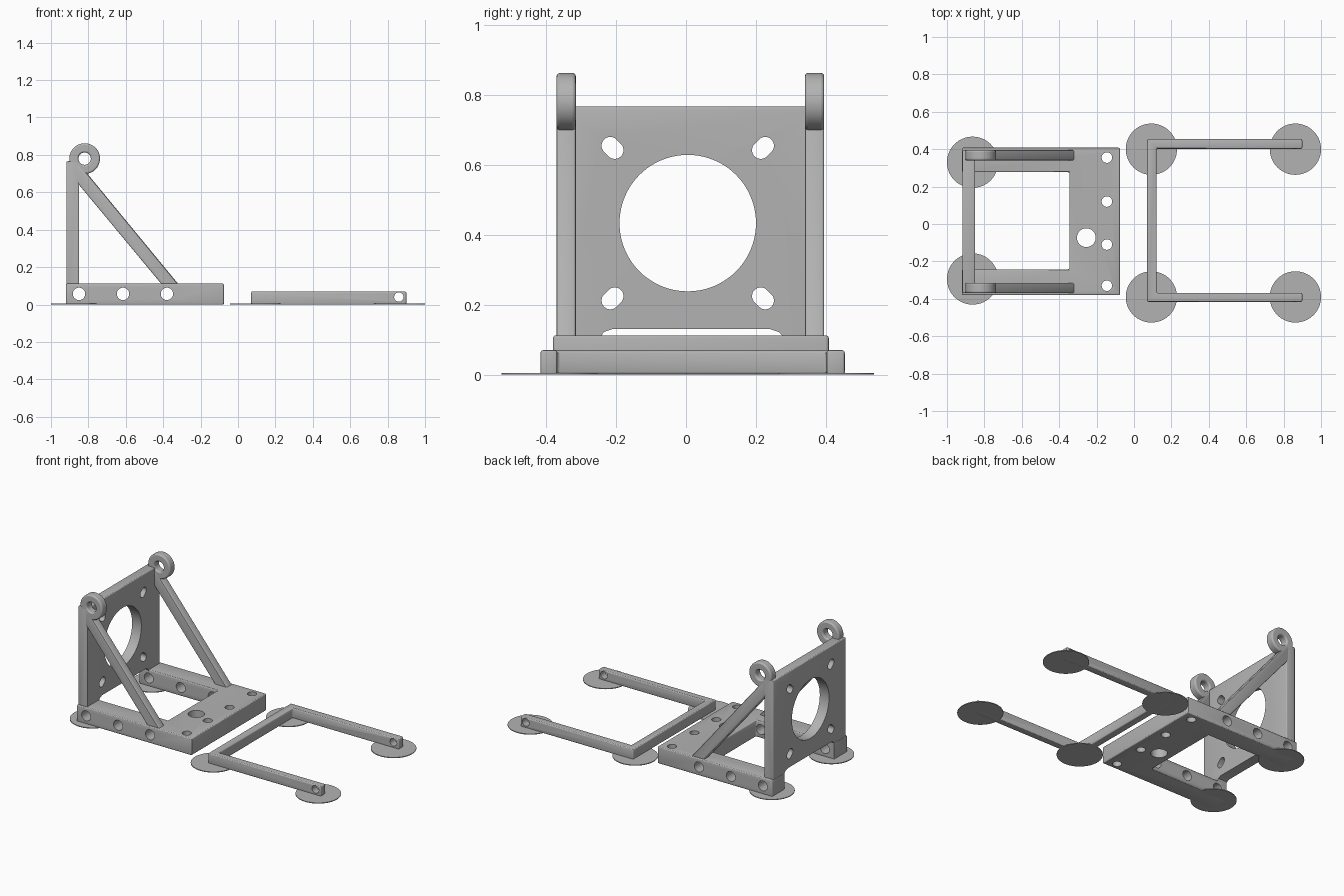
import bpy, bmesh
from math import cos, sin, pi, atan2

cube = bpy.data.objects.get("Cube")
if cube:
    bpy.data.objects.remove(cube, do_unlink=True)

grey = bpy.data.materials.new("plain grey")
grey.use_nodes = True
COLOR = (0.45, 0.45, 0.45, 1)
grey.diffuse_color = COLOR
grey.node_tree.nodes["Principled BSDF"].inputs["Base Color"].default_value = COLOR


def place(axis, a, b, h):
    return {"x": (h, a, b), "y": (a, h, b), "z": (a, b, h)}[axis]


def add_prism(bm, pts, axis, lo, hi):
    """Extrude a flat outline along an axis."""
    low = [bm.verts.new(place(axis, a, b, lo)) for a, b in pts]
    high = [bm.verts.new(place(axis, a, b, hi)) for a, b in pts]
    bm.faces.new(low)
    bm.faces.new(high)
    for i in range(len(pts)):
        j = (i + 1) % len(pts)
        bm.faces.new((low[i], low[j], high[j], high[i]))
    bmesh.ops.recalc_face_normals(bm, faces=bm.faces)


def circle(a, b, r, n=48):
    return [(a + r * cos(2 * pi * i / n), b + r * sin(2 * pi * i / n)) for i in range(n)]


def slot(a, b, r, half, angle, n=14):
    """Rounded slot outline, long side along the angle."""
    pts = []
    for side in (0, 1):
        t = angle + pi * side
        for i in range(n + 1):
            u = t - pi / 2 + pi * i / n
            pts.append((a + half * cos(t) + r * cos(u), b + half * sin(t) + r * sin(u)))
    return pts


def box(a0, a1, b0, b1):
    return [(a0, b0), (a1, b0), (a1, b1), (a0, b1)]


def part(name, pts, axis, lo, hi, bevel=0.0, cuts=()):
    """Solid outline with softened edges; each cut is (outline, axis, lo, hi)."""
    bm = bmesh.new()
    add_prism(bm, pts, axis, lo, hi)
    if bevel:
        edges = [e for e in bm.edges if e.calc_face_angle(0) > 0.4]
        bmesh.ops.bevel(bm, geom=edges, offset=bevel, segments=3, profile=0.5,
                        affect="EDGES", clamp_overlap=True)
    mesh = bpy.data.meshes.new(name)
    bm.to_mesh(mesh)
    bm.free()
    mesh.materials.append(grey)
    obj = bpy.data.objects.new(name, mesh)
    bpy.context.collection.objects.link(obj)
    for cut in cuts:
        bm = bmesh.new()
        add_prism(bm, *cut)
        cm = bpy.data.meshes.new("cutter")
        bm.to_mesh(cm)
        bm.free()
        cm.materials.append(grey)
        cutter = bpy.data.objects.new("cutter", cm)
        bpy.context.collection.objects.link(cutter)
        mod = obj.modifiers.new("cut", "BOOLEAN")
        mod.operation, mod.solver, mod.object = "DIFFERENCE", "EXACT", cutter
        bpy.context.view_layer.update()
        result = bpy.data.meshes.new_from_object(
            obj.evaluated_get(bpy.context.evaluated_depsgraph_get()))
        obj.modifiers.clear()
        obj.data = result
        bpy.data.objects.remove(cutter, do_unlink=True)
    bpy.ops.object.select_all(action="DESELECT")
    obj.select_set(True)
    bpy.context.view_layer.objects.active = obj
    bpy.ops.object.shade_smooth_by_angle(angle=0.5)
    return obj


MID = 0.0125  # centre line of the bracket
side_holes = [(circle(x, 0.057, 0.033), "y", -1, 1) for x in (-0.85, -0.615, -0.38)]
eye_hole = (circle(-0.82, 0.78, 0.033), "y", -1, 1)

# Base: two rails joined by a drilled plate
base_outline = [(-0.92, -0.38), (-0.075, -0.38), (-0.075, 0.408), (-0.92, 0.408),
                (-0.92, 0.277), (-0.345, 0.277), (-0.345, -0.242), (-0.92, -0.242)]
plate_holes = [(circle(-0.145, y, 0.028), "z", -1, 1) for y in (-0.33, -0.11, 0.12, 0.355)]
plate_holes.append((circle(-0.255, -0.073, 0.05), "z", -1, 1))
part("base_frame", base_outline, "z", 0, 0.112, 0.008, side_holes + plate_holes)

# Upright motor plate with a large bore, four slots and an open foot
wy, wz = 0.005, 0.433
wall_cuts = [(circle(wy, wz, 0.195, 80), "x", -2, 0)]
for sy in (-1, 1):
    for sz in (-1, 1):
        wall_cuts.append((slot(wy + sy * 0.215, wz + sz * 0.215, 0.025, 0.009,
                               atan2(sz, sy)), "x", -2, 0))
foot = [(-0.242, -0.1), (0.277, -0.1), (0.277, 0.11), (0.265, 0.122), (0.24, 0.13),
        (-0.21, 0.13), (-0.235, 0.122), (-0.242, 0.11)]
wall_cuts.append((foot, "x", -2, 0))
part("upright_plate", box(-0.37, 0.395, 0.01, 0.766), "x", -0.918, -0.85, 0.008,
     wall_cuts + [side_holes[0], eye_hole])

# Diagonal braces and hinge eyes
brace = [(-0.87, 0.664), (-0.36, 0.05), (-0.27, 0.05), (-0.855, 0.76), (-0.87, 0.74)]
for side, s in (("right", -1), ("left", 1)):
    lo, hi = sorted((MID + s * 0.3275, MID + s * 0.3825))
    part(side + "_brace", brace, "y", lo, hi, 0.007, [eye_hole] + side_holes[2:])
    eye_bm = part(side + "_hinge_eye", circle(-0.82, 0.78, 0.082), "y", lo, hi, 0, [eye_hole])
    mod = eye_bm.modifiers.new("soft rim", "BEVEL")
    mod.width, mod.segments, mod.limit_method, mod.angle_limit = 0.009, 3, "ANGLE", 0.6

# Separate U-shaped bail with a pivot hole in each arm
bail = [(0.07, -0.416), (0.9, -0.416), (0.9, -0.368), (0.12, -0.368),
        (0.12, 0.402), (0.9, 0.402), (0.9, 0.454), (0.07, 0.454)]
part("swing_bail", bail, "z", 0, 0.07, 0.008,
     [(circle(0.86, 0.04, 0.025), "y", -1, 1)])

# Thin round adhesion pads under the corners
pads = [(-0.863, 0.33), (-0.863, -0.294), (0.093, 0.40), (0.093, -0.39),
        (0.863, 0.40), (0.863, -0.39)]
for i, (x, y) in enumerate(pads):
    part("pad_%d" % (i + 1), circle(x, y, 0.137, 64), "z", 0, 0.005)
